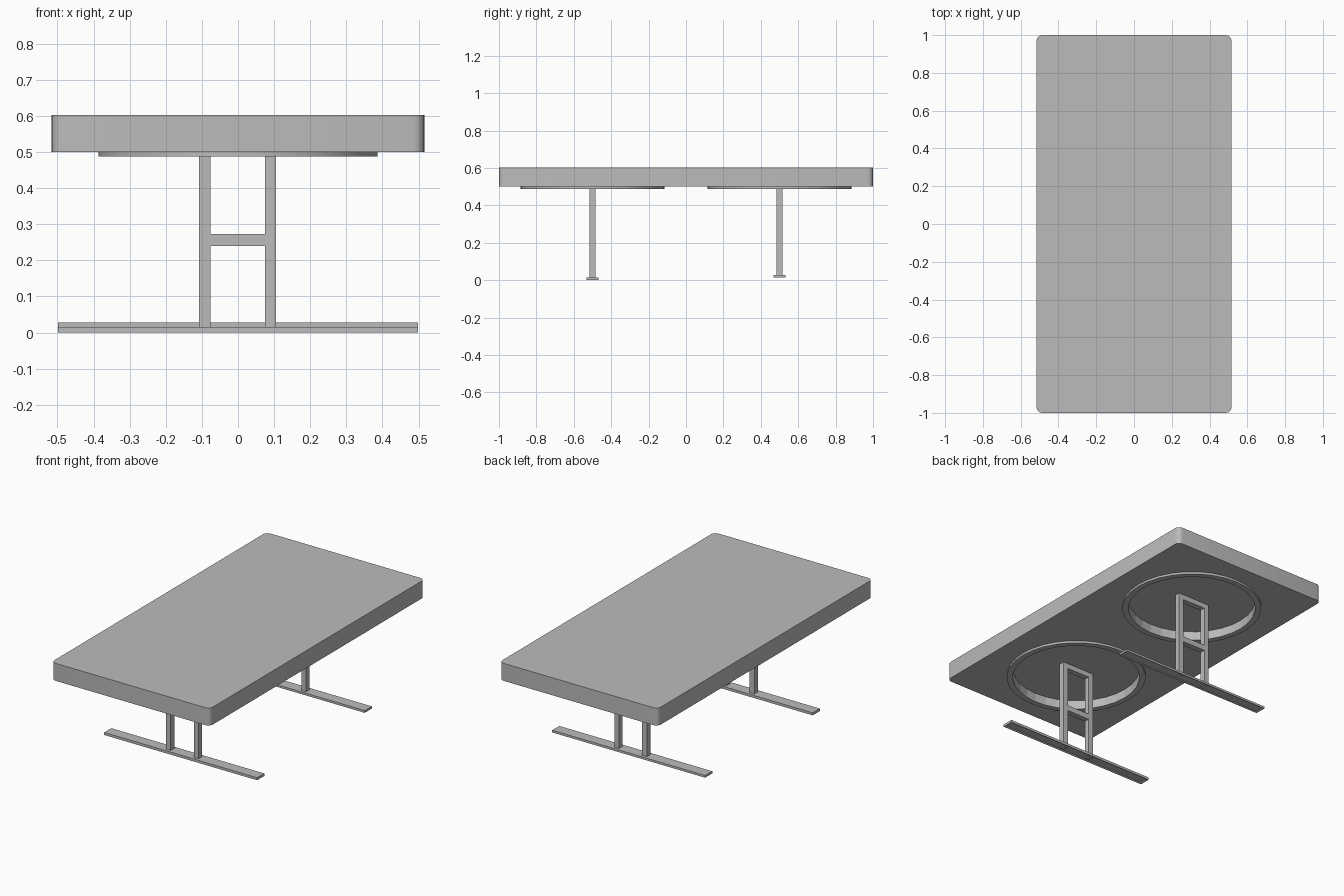
import bpy, bmesh, math

if "Cube" in bpy.data.objects:
    bpy.data.objects.remove(bpy.data.objects["Cube"])

grey = bpy.data.materials.new("light grey")
grey.diffuse_color = (0.5, 0.5, 0.5, 1)
grey.use_nodes = True
grey.node_tree.nodes["Principled BSDF"].inputs["Base Color"].default_value = grey.diffuse_color

RIM_Z, UNDERSIDE, TOP, RECESS_Z = 0.487, 0.5, 0.603, 0.54
OUTER_R, INNER_R, SIDES = 0.386, 0.352, 32


def finish(bm, name, smooth=False):
    bmesh.ops.recalc_face_normals(bm, faces=bm.faces)
    mesh = bpy.data.meshes.new(name)
    bm.to_mesh(mesh)
    bm.free()
    ob = bpy.data.objects.new(name, mesh)
    bpy.context.collection.objects.link(ob)
    mesh.materials.append(grey)
    if smooth:
        bpy.ops.object.select_all(action='DESELECT')
        ob.select_set(True)
        bpy.context.view_layer.objects.active = ob
        bpy.ops.object.shade_smooth_by_angle(angle=math.radians(30))
    return ob


def add_box(bm, x0, x1, y0, y1, z0, z1):
    verts = bmesh.ops.create_cube(bm, size=1)["verts"]
    for v in verts:
        v.co.x = x1 if v.co.x > 0 else x0
        v.co.y = y1 if v.co.y > 0 else y0
        v.co.z = z1 if v.co.z > 0 else z0


def circle(bm, r, y, z):
    return [bm.verts.new((r * math.cos(2 * math.pi * i / SIDES),
                          y + r * math.sin(2 * math.pi * i / SIDES), z))
            for i in range(SIDES)]


# Thick tabletop with rounded vertical corners
bm = bmesh.new()
add_box(bm, -0.516, 0.516, -1, 1, UNDERSIDE, TOP)
upright = [e for e in bm.edges
           if abs(e.verts[0].co.z - e.verts[1].co.z) > 0.01]
bmesh.ops.bevel(bm, geom=upright, offset=0.03, segments=5, profile=0.5,
                affect='EDGES')
table = finish(bm, "tabletop", True)

# Round recesses cut into the underside
for y in (-0.5, 0.5):
    bm = bmesh.new()
    low, high = circle(bm, INNER_R, y, 0.45), circle(bm, INNER_R, y, RECESS_Z)
    bm.faces.new(low)
    bm.faces.new(high)
    for i in range(SIDES):
        j = (i + 1) % SIDES
        bm.faces.new((low[i], low[j], high[j], high[i]))
    cutter = finish(bm, "recess_cutter")
    cutter.hide_render = True
    mod = table.modifiers.new("recess", 'BOOLEAN')
    mod.operation, mod.solver, mod.object = 'DIFFERENCE', 'EXACT', cutter
    bpy.context.view_layer.objects.active = table
    bpy.ops.object.modifier_apply(modifier=mod.name)
    bpy.data.objects.remove(cutter)

for name, y, base, thick in (("front", -0.5, 0.0, 0.015),
                             ("back", 0.5, 0.015, 0.013)):
    # Raised rim around the recess
    bm = bmesh.new()
    rings = [circle(bm, r, y, z) for r, z in
             ((OUTER_R, UNDERSIDE), (OUTER_R, RIM_Z),
              (INNER_R, RIM_Z), (INNER_R, UNDERSIDE))]
    for a, b in zip(rings, rings[1:] + rings[:1]):
        for i in range(SIDES):
            j = (i + 1) % SIDES
            bm.faces.new((a[i], a[j], b[j], b[i]))
    finish(bm, name + "_recess_rim", True)

    # Leg frame: two posts, a middle rail and a top rail
    bm = bmesh.new()
    for x in (-0.092, 0.09):
        add_box(bm, x - 0.0155, x + 0.0155, y - 0.0165, y + 0.0165,
                base + 0.003, RECESS_Z)
    for z0, z1 in ((0.24, 0.273), (RECESS_Z - 0.03, RECESS_Z)):
        add_box(bm, -0.077, 0.075, y - 0.0165, y + 0.0165, z0, z1)
    finish(bm, name + "_leg_frame")

    # Long flat foot, hollow underneath
    bm = bmesh.new()
    add_box(bm, -0.498, 0.498, y - 0.033, y + 0.033, base, base + thick)
    bm.normal_update()
    bottom = min(bm.faces, key=lambda f: f.calc_center_median().z)
    bmesh.ops.inset_region(bm, faces=[bottom], thickness=0.006)
    inner = bmesh.ops.extrude_discrete_faces(bm, faces=[bottom])["faces"][0]
    for v in inner.verts:
        v.co.z += thick * 0.5
    finish(bm, name + "_foot")
